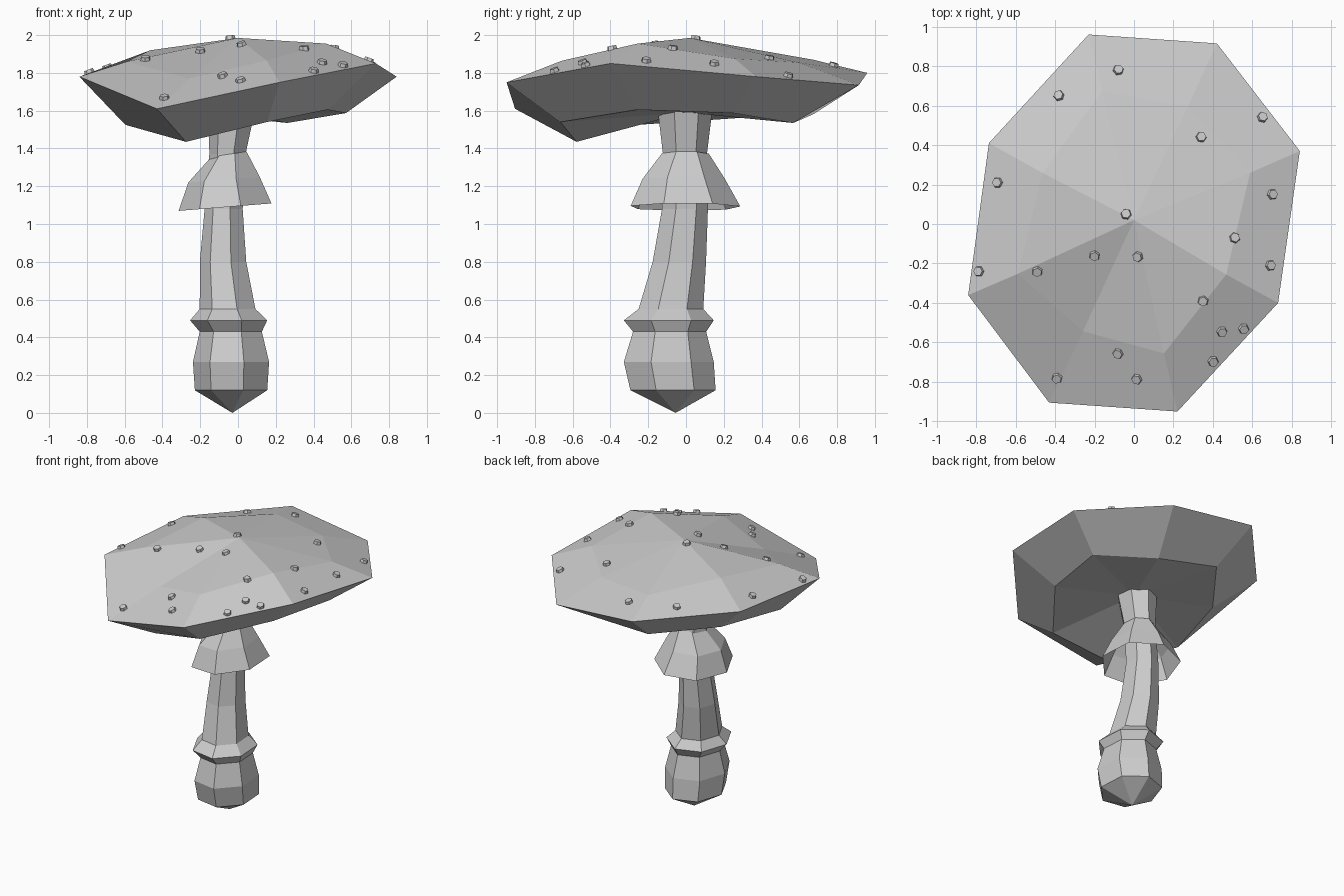
import bpy, bmesh, math
from mathutils import Vector
from mathutils.bvhtree import BVHTree

if "Cube" in bpy.data.objects:
    bpy.data.objects.remove(bpy.data.objects["Cube"])


def loft(name, rings, start=None, end=None):
    """Bridge rings of points; start / end are optional closing tip points."""
    bm = bmesh.new()
    loops = [[bm.verts.new(p) for p in r] for r in rings]
    n = len(loops[0])
    for a, b in zip(loops, loops[1:]):
        for i in range(n):
            j = (i + 1) % n
            bm.faces.new((a[i], a[j], b[j], b[i]))
    for tip, loop in ((start, loops[0]), (end, loops[-1])):
        if tip:
            v = bm.verts.new(tip)
            for i in range(n):
                bm.faces.new((loop[i], loop[(i + 1) % n], v))
    bmesh.ops.recalc_face_normals(bm, faces=bm.faces)
    return finish(name, bm)


def finish(name, bm):
    me = bpy.data.meshes.new(name)
    bm.to_mesh(me)
    bm.free()
    ob = bpy.data.objects.new(name, me)
    bpy.context.collection.objects.link(ob)
    return ob


def ring7(z, x0, x1, y0, y1, tilt=0.0):
    """Seven-sided ring filling the given x and y extents."""
    cx, cy, rx, ry = (x0 + x1) / 2, (y0 + y1) / 2, (x1 - x0) / 2, (y1 - y0) / 2
    pts = []
    for k in range(7):
        a = math.radians(-73 + k * 360 / 7)
        x, y = rx * math.cos(a) * 1.02, ry * math.sin(a) * 1.02
        pts.append((cx + x, cy + y, z + tilt * x))
    return pts


# Bent stem with bulb and collar
stem_profile = [
    (0.12, -0.225, 0.165, -0.30, 0.155),
    (0.27, -0.235, 0.175, -0.335, 0.145),
    (0.43, -0.20, 0.135, -0.285, 0.105),
    (0.49, -0.25, 0.165, -0.335, 0.145),
    (0.55, -0.20, 0.10, -0.255, 0.09),
    (0.80, -0.20, 0.05, -0.18, 0.105),
    (1.08, -0.175, 0.03, -0.13, 0.115),
    (1.37, -0.15, 0.045, -0.125, 0.11),
    (1.62, -0.155, 0.10, -0.155, 0.14),
]
loft("stem", [ring7(*p) for p in stem_profile], start=(-0.03, -0.055, 0.0))

# Hanging skirt around the stem
loft("skirt", [
    ring7(1.09, -0.31, 0.19, -0.30, 0.285, 0.08),
    ring7(1.235, -0.26, 0.125, -0.235, 0.205, 0.08),
    ring7(1.37, -0.14, 0.05, -0.13, 0.12, 0.15),
])

# Eight-sided tilted cap: underside ring, rim, upper ring
rim = [(-0.23, 0.96, 1.80), (0.42, 0.915, 1.735), (0.84, 0.37, 1.78), (0.73, -0.40, 1.85),
       (0.22, -0.95, 1.75), (-0.43, -0.905, 1.61), (-0.84, -0.36, 1.78), (-0.735, 0.41, 1.80)]
upper = [(0.70, 1.87), (0.65, 1.855), (0.70, 1.875), (0.64, 1.955),
         (0.69, 1.865), (0.60, 1.77), (0.70, 1.86), (0.63, 1.92)]
lower = [(0.70, 1.58), (0.62, 1.535), (0.68, 1.587), (0.65, 1.605),
         (0.70, 1.54), (0.64, 1.435), (0.71, 1.525), (0.64, 1.56)]


def scaled(table):
    return [(x * s, y * s, z) for (x, y, _), (s, z) in zip(rim, table)]


cap = loft("cap", [scaled(lower), rim, scaled(upper)],
           start=(0, 0, 1.59), end=(0, 0.02, 1.985))

# Small hexagonal warts seated on the cap surface
bm = bmesh.new()
bm.from_mesh(cap.data)
tree = BVHTree.FromBMesh(bm)
bm.free()
warts = [(-0.08, 0.78), (-0.38, 0.65), (0.65, 0.54), (0.34, 0.44), (-0.69, 0.21),
         (-0.04, 0.05), (0.70, 0.15), (0.51, -0.07), (0.69, -0.21), (-0.20, -0.16),
         (0.02, -0.165), (-0.49, -0.24), (-0.785, -0.24), (0.35, -0.39), (0.445, -0.545),
         (0.555, -0.53), (0.40, -0.695), (-0.08, -0.655), (-0.39, -0.78), (0.015, -0.785)]
bm = bmesh.new()
for x, y in warts:
    hit, normal, _, _ = tree.ray_cast(Vector((x, y, 3)), Vector((0, 0, -1)))
    if hit is None:
        continue
    m = normal.to_track_quat('Z', 'Y').to_matrix().to_4x4()
    m.translation = hit + normal * 0.004
    bmesh.ops.create_cone(bm, cap_ends=True, segments=6, radius1=0.03,
                          radius2=0.024, depth=0.03, matrix=m)
finish("cap_warts", bm)
